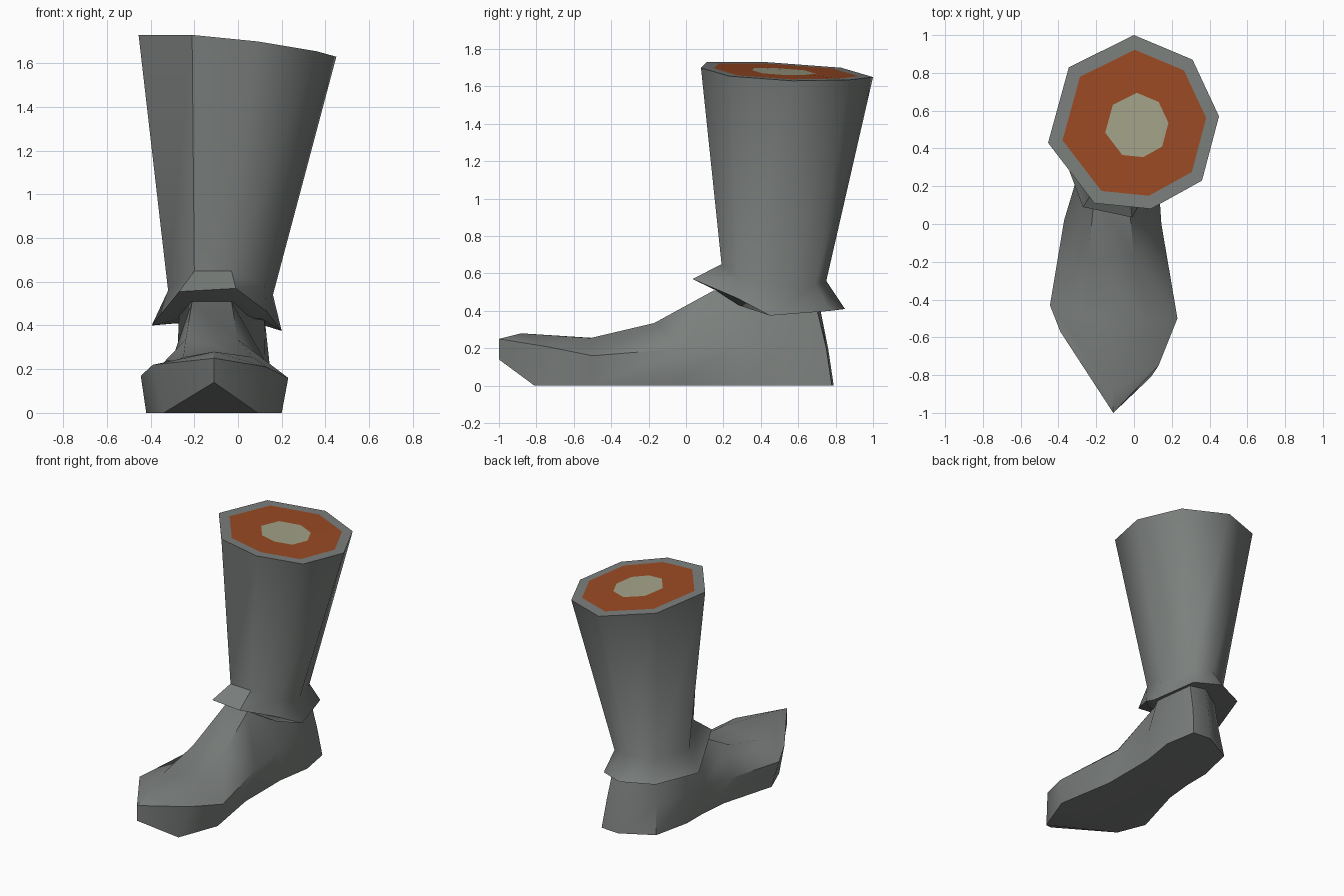
import bpy, bmesh, math

cube = bpy.data.objects.get("Cube")
if cube:
    bpy.data.objects.remove(cube, do_unlink=True)


def material(name, rgb):
    m = bpy.data.materials.new(name)
    m.use_nodes = True
    m.diffuse_color = (*rgb, 1)
    b = m.node_tree.nodes["Principled BSDF"]
    b.inputs["Base Color"].default_value = (*rgb, 1)
    b.inputs["Roughness"].default_value = 0.9
    return m


GREY = material("grey leather", (0.2, 0.215, 0.205))
FLESH = material("rust flesh", (0.33, 0.07, 0.018))
BONE = material("pale bone", (0.37, 0.365, 0.25))


def ring(bm, pts):
    return [bm.verts.new(p) for p in pts]


def bridge(bm, a, b, mat=0, closed=True):
    n = len(a)
    for i in range(n if closed else n - 1):
        j = (i + 1) % n
        loop = list(dict.fromkeys((a[i], a[j], b[j], b[i])))
        bm.faces.new(loop).material_index = mat


def finish(bm, name, mats, angle):
    bmesh.ops.recalc_face_normals(bm, faces=bm.faces)
    me = bpy.data.meshes.new(name)
    bm.to_mesh(me)
    bm.free()
    ob = bpy.data.objects.new(name, me)
    bpy.context.collection.objects.link(ob)
    for m in mats:
        me.materials.append(m)
    bpy.ops.object.select_all(action='DESELECT')
    ob.select_set(True)
    bpy.context.view_layer.objects.active = ob
    bpy.ops.object.shade_smooth_by_angle(angle=math.radians(angle))
    return ob


# Shaft with flared cuff: octagonal rings from the cut top down to the cuff underside
top = [(0, 1, 1.65), (.31, .87, 1.635), (.45, .57, 1.63), (.36, .23, 1.655),
       (.09, .08, 1.70), (-.21, .11, 1.73), (-.455, .43, 1.73), (-.345, .83, 1.70)]
ankle = [(-.06, .75, .56), (.09, .69, .54), (.16, .48, .54), (.12, .28, .58),
         (-.03, .19, .65), (-.20, .20, .65), (-.32, .42, .56), (-.23, .66, .55)]
cuff = [(-.06, .85, .41), (.12, .77, .40), (.20, .45, .375), (.13, .28, .465),
        (-.01, .035, .57), (-.27, .09, .555), (-.395, .42, .40), (-.28, .75, .41)]
under = [(-.05, .70, .43), (.08, .66, .42), (.12, .42, .42), (.11, .28, .43),
         (-.03, .16, .51), (-.21, .16, .51), (-.27, .38, .43), (-.20, .60, .42)]


def shrink(pts, k):
    c = [sum(p[i] for p in pts) / len(pts) for i in range(3)]
    return [tuple(c[i] + (p[i] - c[i]) * k for i in range(3)) for p in pts]


bm = bmesh.new()
rings = [ring(bm, p) for p in (shrink(top, .37), shrink(top, .84), top, ankle, cuff, under)]
for (a, b), mat in zip(zip(rings, rings[1:]), (1, 0, 0, 0, 0)):
    bridge(bm, a, b, mat)
bm.faces.new(rings[0]).material_index = 2
bm.faces.new(rings[-1])
finish(bm, "shaft_and_cuff", (GREY, FLESH, BONE), 50)

# Foot: sole outline, side rim and upper, from toe along the left side, round the heel and back
sole = [(.09, -.81), (.20, -.52), (.13, -.10), (.13, .30), (.17, .55), (.13, .78), (-.01, .79),
        (-.23, .67), (-.29, .40), (-.29, .22), (-.31, .01), (-.42, -.38), (-.34, -.58)]
rim = [(.13, -.75, .21), (.23, -.50, .16), (.145, 0, .20), (.125, .30, .22), (.145, .52, .22),
       (.11, .75, .20), (-.02, .76, .20), (-.21, .64, .20), (-.28, .40, .20), (-.31, .22, .22),
       (-.37, .02, .20), (-.445, -.43, .17), (-.39, -.57, .22)]
upper = [(.07, -.51, .255), (0, -.17, .335), (-.03, .15, .51), (.12, .40, .45),
         (.09, .69, .45), (-.03, .71, .45), (-.20, .60, .45), (-.27, .35, .45),
         (-.21, .15, .51), (-.24, -.17, .335), (-.25, -.49, .255)]
bm = bmesh.new()
s = ring(bm, [(x, y, 0) for x, y in sole])
r = ring(bm, rim)
crest, tip_top, tip_low = ring(bm, [(-.11, -.88, .28), (-.11, -1, .25), (-.11, -1, .14)])
u = [crest] + ring(bm, upper) + [crest]
bridge(bm, s, r, closed=False)
bridge(bm, r, u, closed=False)
bm.faces.new(s)
# Instep panels and ankle cap
bm.faces.new((crest, u[1], u[11]))
for i in (1, 2):
    bm.faces.new((u[i], u[i + 1], u[11 - i], u[12 - i]))
bm.faces.new(u[3:10])
# Pointed toe
bm.faces.new((s[0], s[12], tip_low))
for a, b in ((s[0], r[0]), (s[12], r[12])):
    bm.faces.new((a, tip_low, tip_top, b))
    bm.faces.new((b, tip_top, crest))
finish(bm, "foot", (GREY,), 45)
